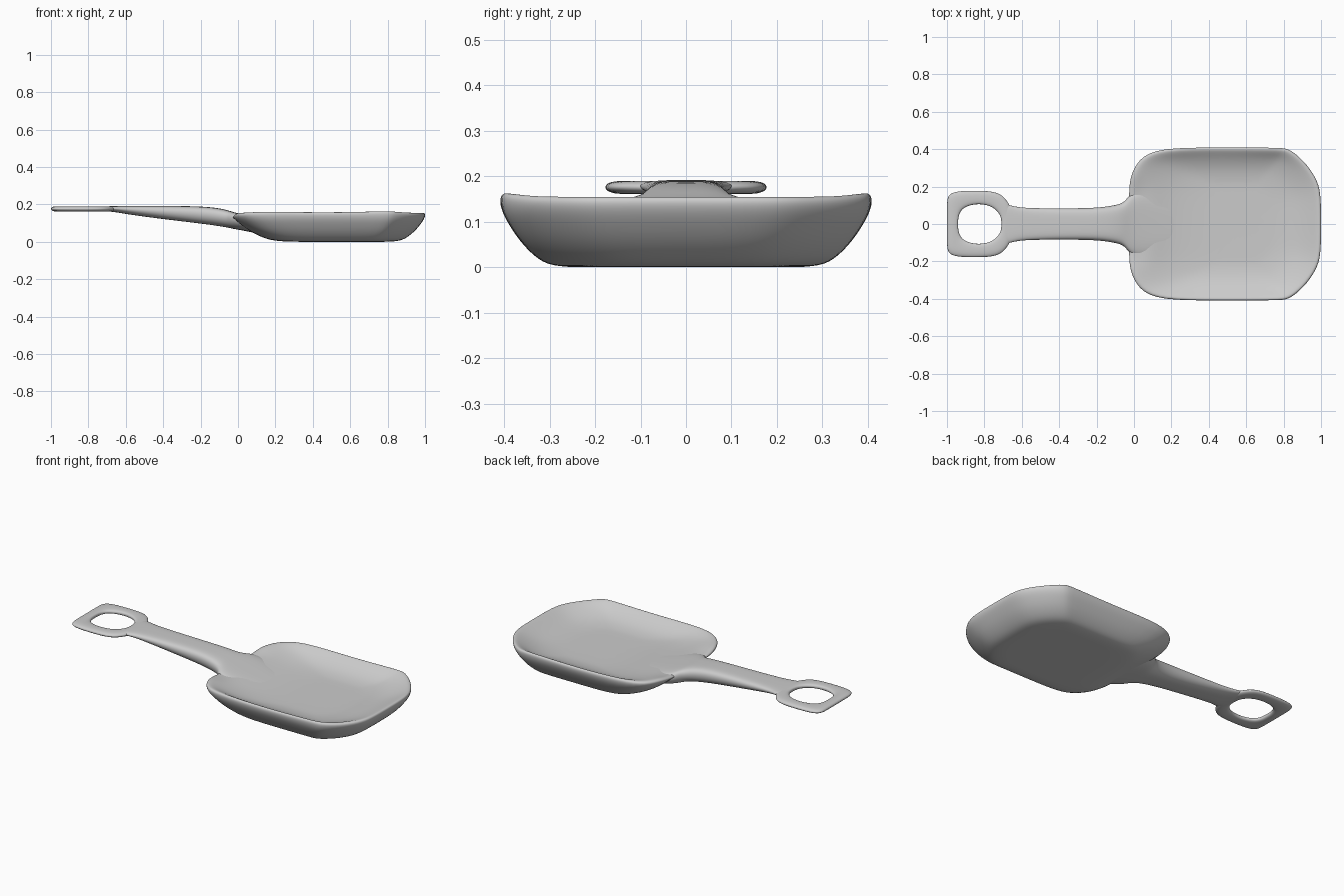
import bpy, bmesh
from mathutils import Vector

if "Cube" in bpy.data.objects:
    bpy.data.objects.remove(bpy.data.objects["Cube"])


def loft(name, rings, cyclic=False):
    """Skin equal-length closed rings; cap the ends or join last to first."""
    bm = bmesh.new()
    vs = [[bm.verts.new(p) for p in r] for r in rings]
    n = len(rings[0])
    pairs = list(zip(vs, vs[1:])) + ([(vs[-1], vs[0])] if cyclic else [])
    for a, b in pairs:
        for i in range(n):
            j = (i + 1) % n
            bm.faces.new((a[i], a[j], b[j], b[i]))
    if not cyclic:
        bm.faces.new(vs[0])
        bm.faces.new(vs[-1])
    bmesh.ops.recalc_face_normals(bm, faces=bm.faces)
    for f in bm.faces:
        f.smooth = True
    me = bpy.data.meshes.new(name)
    bm.to_mesh(me)
    bm.free()
    ob = bpy.data.objects.new(name, me)
    bpy.context.collection.objects.link(ob)
    sub = ob.modifiers.new("smooth", "SUBSURF")
    sub.levels = sub.render_levels = 2
    return ob


def mirror_y(half):
    """Closed outline from a half that starts and ends on the x axis."""
    return [Vector(p) for p in half] + [Vector((x, -y)) for x, y in half[-2:0:-1]]


def blend(a, b, s, z):
    return [(*p.lerp(q, s), z) for p, q in zip(a, b)]


# Scoop pan: rim outline blended toward the flat floor outline
rim = mirror_y([(-.03, 0), (-.03, .17), (-.025, .25), (.02, .35), (.13, .41), (.45, .41),
                (.78, .41), (.83, .405), (.91, .34), (.975, .25), (1.002, .17), (1.002, 0)])
floor = mirror_y([(.3, 0), (.3, .12), (.31, .18), (.34, .23), (.38, .25), (.5, .25),
                  (.66, .25), (.69, .245), (.74, .21), (.78, .16), (.8, .1), (.8, 0)])
profile = [(1.15, 0), (1, 0), (.75, .003), (.55, .013), (.3, .052), (.14, .09), (.03, .122),
           (-.005, .147), (.05, .158), (.16, .15), (.35, .133), (.6, .114), (.85, .102),
           (1.15, .095), (1.4, .093)]
pan_rings = []
for s, z in profile:
    ring = blend(rim, floor, s, z)
    if s < .2 and z > .14:  # corners lift slightly, rear middle dips under the handle
        ring = [(x, y, z + (.008 if abs(y) > .36 and (x < .3 or x > .7) else 0)
                 - (.018 if abs(y) < .2 and x < .1 else 0)) for x, y, z in ring]
    pan_rings.append(ring)
loft("scoop_pan", pan_rings)

# Handle: rounded sections (x, half width, bottom, top) flowing into the pan
sections = [(-.698, .09, .163, .189), (-.69, .105, .162, .19), (-.65, .098, .158, .191),
            (-.6, .085, .148, .192), (-.4, .083, .121, .192), (-.2, .085, .098, .19),
            (-.1, .1, .084, .18), (-.05, .115, .075, .167), (-.02, .165, .068, .157),
            (.04, .19, .058, .143), (.12, .18, .04, .126), (.22, .15, .022, .106),
            (.32, .12, .02, .088)]
handle_rings = []
for x, w, lo, hi in sections:
    h = hi - lo
    side = [(0, lo), (.6 * w, lo), (.93 * w, lo + .25 * h), (w * 1.03, lo + .6 * h),
            (.93 * w, lo + .9 * h), (.6 * w, hi), (0, hi)]
    handle_rings.append([(x, y, z) for y, z in side] +
                        [(x, -y, z) for y, z in side[-2:0:-1]])
loft("handle", handle_rings)

# Hanging loop: rounded frame around an oval hole
outer = mirror_y([(-1.0, 0), (-1.0, .09), (-1.0, .155), (-.955, .177), (-.84, .179),
                  (-.72, .175), (-.675, .12), (-.655, .085), (-.65, 0)])
hole = mirror_y([(-.94, 0), (-.94, .035), (-.925, .075), (-.89, .097), (-.83, .11),
                 (-.755, .095), (-.715, .05), (-.71, .02), (-.708, 0)])
loop_profile = [(0, .17), (0, .182), (.25, .19), (.8, .19), (1, .184),
                (1, .168), (.8, .161), (.25, .161)]
loft("handle_loop", [blend(outer, hole, s, z) for s, z in loop_profile], cyclic=True)
